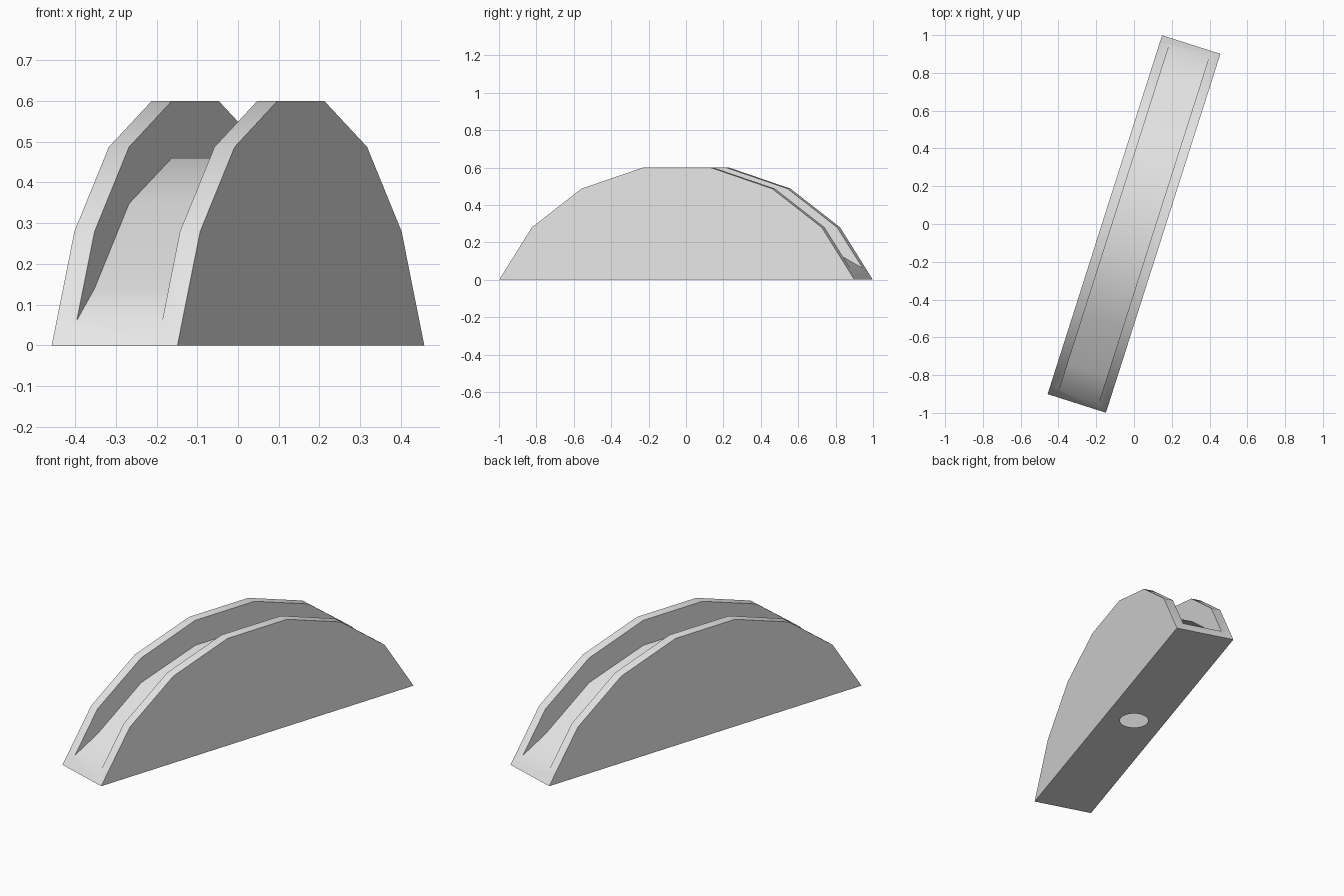
import bpy, bmesh, math
from mathutils import Matrix

if "Cube" in bpy.data.objects:
    bpy.data.objects.remove(bpy.data.objects["Cube"])

HALF_W = 0.162      # half width of the body
HALF_IN = 0.11      # half width of the channel
END = 0.997         # half length of the base
LIP = (0.957, 0.061)
ARCH = [(0.813, 0.28), (0.535, 0.487), (0.189, 0.60)]
FLOOR = [(0.813, 0.14), (0.535, 0.348), (0.189, 0.46)]
HOLE_R, HOLE_N = 0.075, 32

bm = bmesh.new()


def mirrored(half):
    """Full lengthwise profile from one half."""
    return [(-u, z) for u, z in half] + [(u, z) for u, z in reversed(half)]


def row(points, a):
    return [bm.verts.new((a, u, z)) for u, z in points]


def strips(r1, r2):
    for i in range(len(r1) - 1):
        quad = list(dict.fromkeys([r1[i], r1[i + 1], r2[i + 1], r2[i]]))
        bm.faces.new(quad)


outer, inner, floor, base, mid = {}, {}, {}, {}, {}
arch = mirrored([LIP] + ARCH)
for s in (-1, 1):
    outer[s] = row(arch, s * HALF_W)
    inner[s] = row(arch, s * HALF_IN)
    floor[s] = [inner[s][0]] + row(mirrored(FLOOR), s * HALF_IN) + [inner[s][-1]]
    base[s] = row([(-END, 0), (END, 0)], s * HALF_W)
    mid[s] = bm.verts.new((s * HALF_W, 0, 0))
    # side wall, rim and channel wall
    bm.faces.new([base[s][0]] + outer[s] + [base[s][1], mid[s]])
    strips(outer[s], inner[s])
    strips(inner[s], floor[s])

# channel floor
strips(floor[-1], floor[1])

# end lips
for e in (0, -1):
    bm.faces.new([base[-1][e], base[1][e], outer[1][e], inner[1][e],
                  inner[-1][e], outer[-1][e]])

# underside in two halves around an open round hole
ring = [bm.verts.new((HOLE_R * math.cos(t), HOLE_R * math.sin(t), 0))
        for t in (2 * math.pi * i / HOLE_N for i in range(HOLE_N))]
h = HOLE_N // 2
bm.faces.new([mid[1], base[1][1], base[-1][1], mid[-1]] + ring[:h + 1][::-1])
bm.faces.new([mid[-1], base[-1][0], base[1][0], mid[1]] + [ring[0]] + ring[h:][::-1])

bmesh.ops.recalc_face_normals(bm, faces=bm.faces[:])
bm.transform(Matrix.Rotation(-math.atan2(0.304, 0.953), 4, 'Z'))

mesh = bpy.data.meshes.new("arched_holder")
bm.to_mesh(mesh)
bm.free()
obj = bpy.data.objects.new("arched_holder", mesh)
bpy.context.collection.objects.link(obj)

mat = bpy.data.materials.new("light grey")
mat.diffuse_color = (0.8, 0.8, 0.8, 1)
mat.use_nodes = True
mat.node_tree.nodes["Principled BSDF"].inputs["Base Color"].default_value = mat.diffuse_color
mesh.materials.append(mat)

bpy.context.view_layer.objects.active = obj
obj.select_set(True)
bpy.ops.object.shade_smooth_by_angle(angle=math.radians(30))
